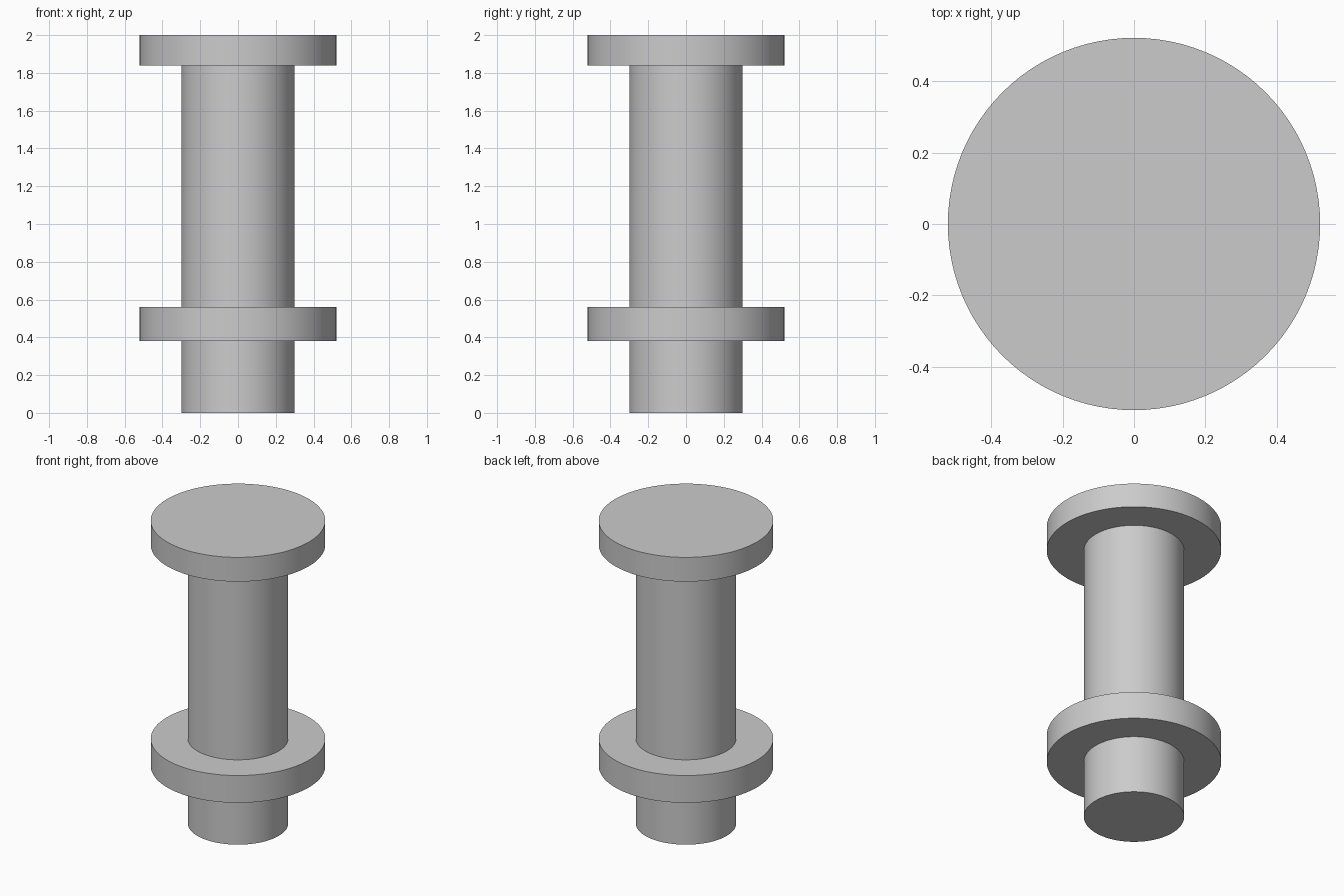
import bpy
import math

if "Cube" in bpy.data.objects:
    bpy.data.objects.remove(bpy.data.objects["Cube"], do_unlink=True)

# Single plain grey finish
grey = bpy.data.materials.new("plain grey")
grey.use_nodes = True
colour = (0.6, 0.6, 0.6, 1.0)
grey.diffuse_color = colour
grey.node_tree.nodes["Principled BSDF"].inputs["Base Color"].default_value = colour


def disc(name, radius, bottom, top):
    """Upright round part between two heights."""
    bpy.ops.mesh.primitive_cylinder_add(
        vertices=96, radius=radius, depth=top - bottom,
        location=(0, 0, (bottom + top) / 2))
    part = bpy.context.object
    part.name = name
    part.data.materials.append(grey)
    bpy.ops.object.shade_smooth_by_angle(angle=math.radians(30))
    return part


SHAFT_RADIUS = 0.3
FLANGE_RADIUS = 0.522

# Shaft runs through the collar and ends at the underside of the head
disc("shaft", SHAFT_RADIUS, 0.0, 1.84)
disc("collar", FLANGE_RADIUS, 0.38, 0.56)
disc("head", FLANGE_RADIUS, 1.84, 2.0)
